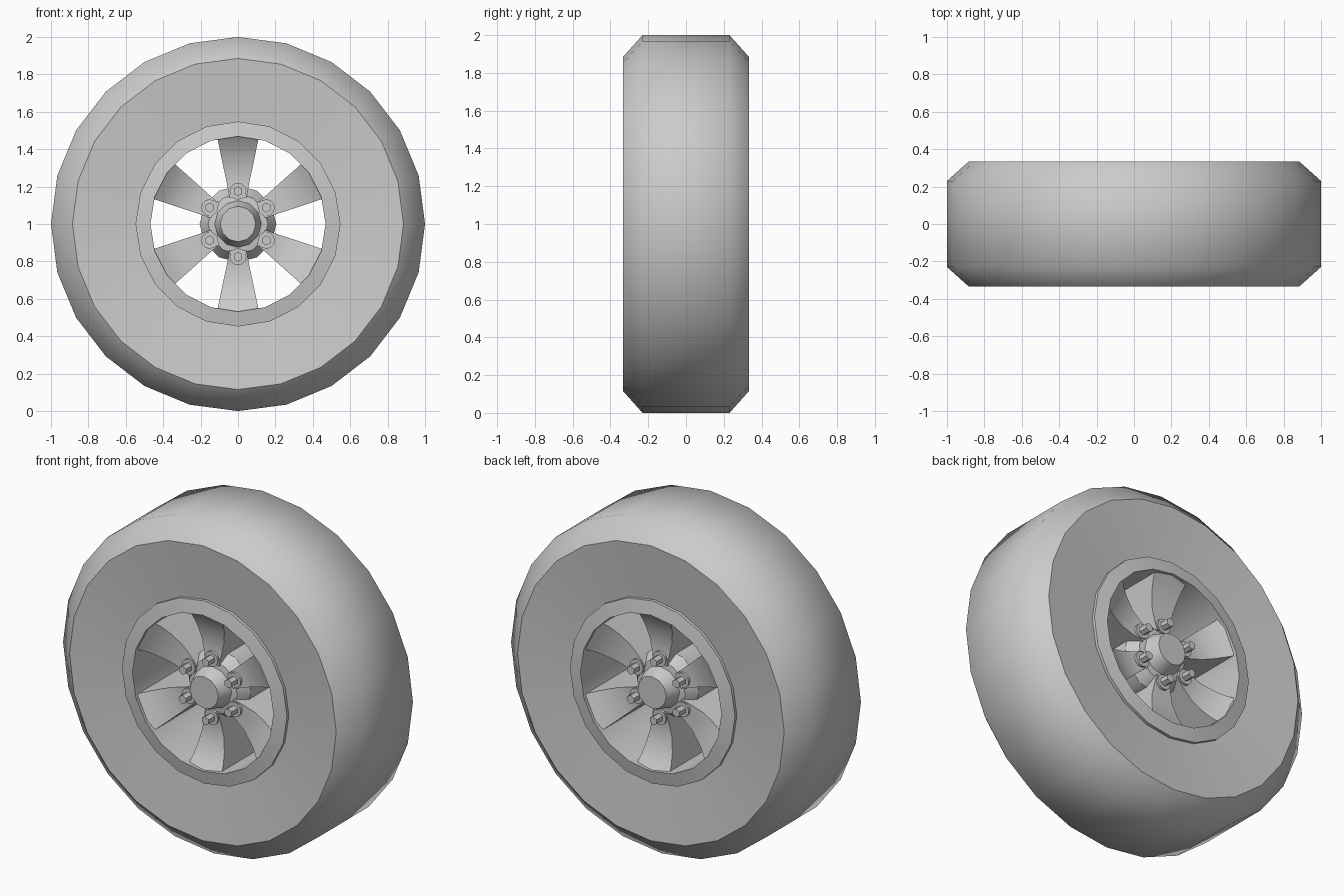
import bpy, bmesh, math
from mathutils import Matrix

if "Cube" in bpy.data.objects:
    bpy.data.objects.remove(bpy.data.objects["Cube"])

CENTRE = Matrix.Translation((0, 0, 1))


def finish(bm, name, angle):
    """Turn a bmesh into a named object with angle-based smoothing."""
    bmesh.ops.remove_doubles(bm, verts=bm.verts, dist=0.0001)
    bmesh.ops.recalc_face_normals(bm, faces=bm.faces)
    mesh = bpy.data.meshes.new(name)
    bm.to_mesh(mesh)
    bm.free()
    ob = bpy.data.objects.new(name, mesh)
    bpy.context.collection.objects.link(ob)
    ob.matrix_world = CENTRE
    bpy.ops.object.select_all(action='DESELECT')
    ob.select_set(True)
    bpy.context.view_layer.objects.active = ob
    bpy.ops.object.shade_smooth_by_angle(angle=math.radians(angle))
    return ob


def lathe(name, half, sides, angle, closed):
    """Spin a (radius, y) half profile, mirrored in y, about the y axis."""
    prof = half + [(r, -y) for r, y in reversed(half)]
    bm = bmesh.new()
    rings = []
    for i in range(sides):
        a = 2 * math.pi * i / sides
        rings.append([bm.verts.new((r * math.sin(a), y, r * math.cos(a))) for r, y in prof])
    n = len(prof)
    for i in range(sides):
        p, q = rings[i], rings[(i + 1) % sides]
        for j in range(n if closed else n - 1):
            k = (j + 1) % n
            bm.faces.new((p[j], p[k], q[k], q[j]))
    bmesh.ops.dissolve_degenerate(bm, dist=0.0001, edges=bm.edges)
    return finish(bm, name, angle)


# Tyre: flat tread, bevelled shoulders, slightly dished sidewalls
tyre = lathe("tyre", [(0.53, -0.298), (0.885, -0.333), (1.0, -0.23)], 24, 52, True)
for e in tyre.data.edges:  # crisp line between shoulder and sidewall
    a, b = (tyre.data.vertices[v].co for v in e.vertices)
    if all(abs(math.hypot(c.x, c.z) - 0.885) < 0.01 for c in (a, b)):
        e.use_edge_sharp = True

# Rim: lipped barrel
lathe("rim", [(0.468, -0.333), (0.548, -0.318), (0.548, -0.24)], 20, 30, True)

# Hub with a tapered cap on each side
lathe("hub", [(0, -0.322), (0.095, -0.322), (0.125, -0.24), (0.16, -0.235), (0.205, -0.17)],
      12, 31, False)

# Spokes: deep blades with dished faces, flaring toward the rim
dish = [(0.14, 0.250, 0.045), (0.20, 0.240, 0.056), (0.28, 0.238, 0.073),
        (0.36, 0.258, 0.090), (0.42, 0.285, 0.102), (0.467, 0.318, 0.112)]
for i in range(6):
    rot = Matrix.Rotation(i * math.pi / 3, 4, 'Y')
    bm = bmesh.new()
    loops = [[bm.verts.new((sx * w, sy * d, r)) for sx, sy in
              ((-1, -1), (1, -1), (1, 1), (-1, 1))] for r, d, w in dish]
    for a, b in zip(loops, loops[1:]):
        for j in range(4):
            k = (j + 1) % 4
            bm.faces.new((a[j], a[k], b[k], b[j]))
    bm.faces.new(loops[0])
    bm.faces.new(loops[-1])
    bm.transform(rot)
    finish(bm, f"spoke_{i + 1}", 30)

    # Low round pad and hexagonal nut on both faces of the spoke
    bm = bmesh.new()
    for side in (-1, 1):
        for radius, depth, y, seg in ((0.045, 0.04, 0.235, 12), (0.026, 0.06, 0.28, 6)):
            place = (rot @ Matrix.Translation((0, side * y, 0.175))
                     @ Matrix.Rotation(math.pi / 2, 4, 'X'))
            bmesh.ops.create_cone(bm, cap_ends=True, segments=seg, radius1=radius,
                                  radius2=radius, depth=depth, matrix=place)
    finish(bm, f"wheel_nuts_{i + 1}", 31)
